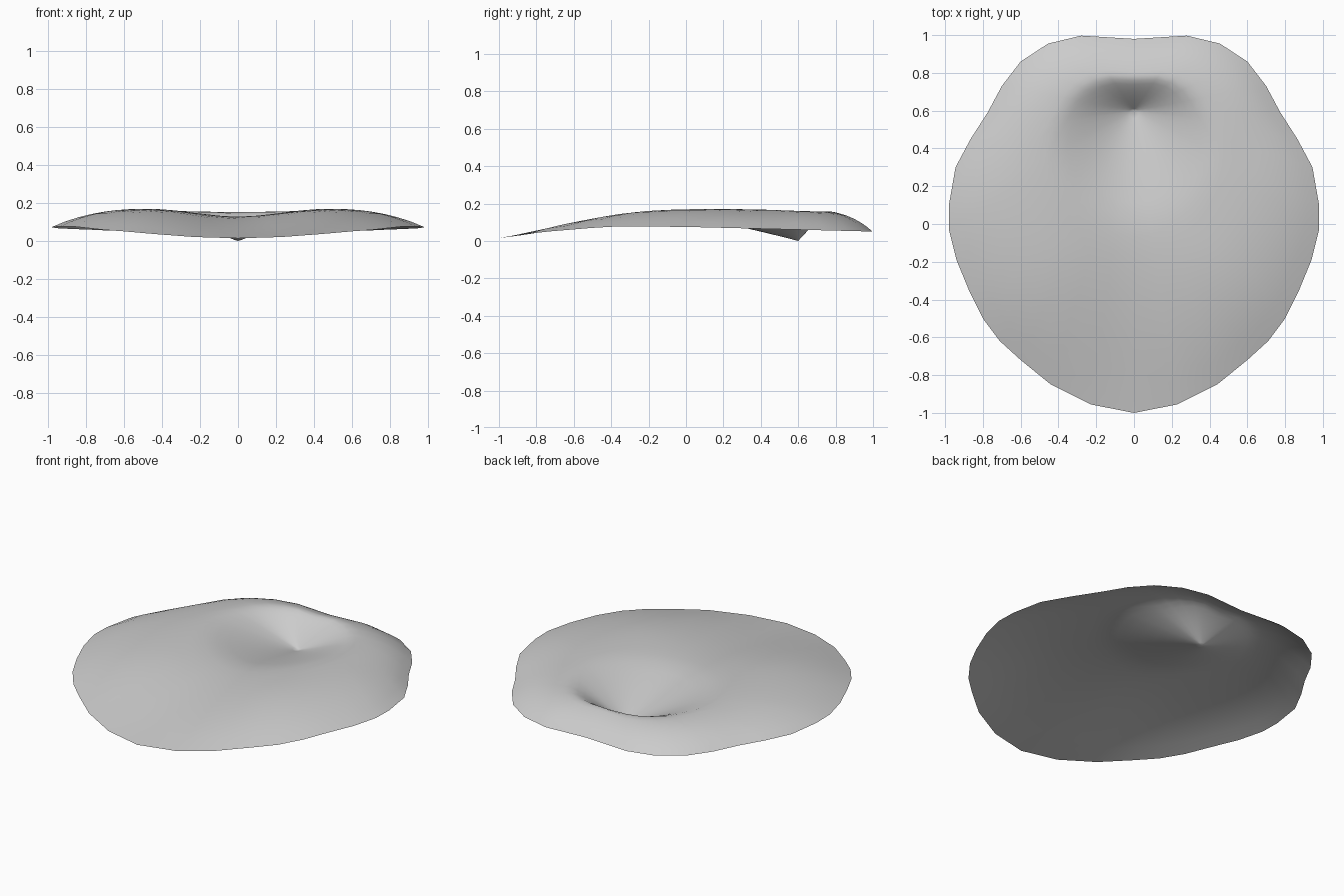
import bpy, bmesh, math
from mathutils import Vector

cube = bpy.data.objects.get("Cube")
if cube:
    bpy.data.objects.remove(cube, do_unlink=True)

# Right half of the leaf outline, front tip to back notch
HALF = [(0, -1), (0.23, -0.955), (0.44, -0.85), (0.6, -0.72), (0.71, -0.62),
        (0.8, -0.5), (0.87, -0.36), (0.94, -0.19), (0.98, -0.03), (0.98, 0.1),
        (0.945, 0.3), (0.865, 0.45), (0.775, 0.59), (0.7, 0.73), (0.6, 0.86),
        (0.455, 0.955), (0.28, 0.997), (0, 0.98)]
OUTLINE = HALF + [(-x, y) for x, y in HALF[-2:0:-1]]
APEX = Vector((0, 0.6))
RINGS = 18


def interp(table, v):
    """Piecewise linear lookup in a list of (key, value) pairs."""
    if v <= table[0][0]:
        return table[0][1]
    for (a, p), (b, q) in zip(table, table[1:]):
        if v <= b:
            return p + (q - p) * (v - a) / (b - a)
    return table[-1][1]


# Rim radius, rim height and dome fullness by direction
RADIUS = [(math.atan2(y, abs(x)), math.hypot(x, y)) for x, y in HALF]
RIM = [(-1, 0.015), (-0.8, 0.045), (-0.4, 0.078), (0, 0.075), (0.6, 0.06), (1, 0.05)]
FULLNESS = [(-1, 1.9), (0, 4.2), (1, 7)]


def height(p):
    angle = math.atan2(p.y, abs(p.x))
    reach = interp(RADIUS, angle)
    r = min(p.length / reach, 1)
    rim = interp(RIM, reach * math.sin(angle))
    z = rim + (0.18 - rim) * (1 - r ** interp(FULLNESS, math.sin(angle)))
    # broad channel running forward along the middle
    fade = min(1, max(0, (0.78 - p.y) / 0.18))
    z -= 0.05 * math.exp(-(p.x / 0.33) ** 2) * (1 - r ** 4) * fade
    # funnel at the stalk, steep behind and gentle in front
    d = p - APEX
    back = d.y / d.length if d.length else 0
    s = min(1, d.length / (0.39 - 0.21 * back))
    return z - 0.133 * (1 - s) ** 1.2


# Leaf sheet: rings spreading from the stalk funnel to the rim
bm = bmesh.new()
centre = bm.verts.new((*APEX, height(APEX)))
rings = []
for i in range(1, RINGS + 1):
    t = (i / RINGS) ** 1.25
    points = [APEX.lerp(Vector(o), t) for o in OUTLINE]
    rings.append([bm.verts.new((*p, height(p))) for p in points])
n = len(OUTLINE)
for j in range(n):
    k = (j + 1) % n
    bm.faces.new((centre, rings[0][j], rings[0][k]))
    for inner, outer in zip(rings, rings[1:]):
        bm.faces.new((inner[j], outer[j], outer[k], inner[k]))
low = min(v.co.z for v in bm.verts)
bmesh.ops.translate(bm, verts=bm.verts, vec=(0, 0, -low))
for f in bm.faces:
    f.smooth = True

mesh = bpy.data.meshes.new("leaf_pad")
bm.to_mesh(mesh)
bm.free()
leaf = bpy.data.objects.new("leaf_pad", mesh)
bpy.context.collection.objects.link(leaf)

# Plain grey
grey = bpy.data.materials.new("plain_grey")
grey.use_nodes = True
colour = (0.6, 0.6, 0.6, 1)
grey.diffuse_color = colour
grey.node_tree.nodes["Principled BSDF"].inputs["Base Color"].default_value = colour
mesh.materials.append(grey)
